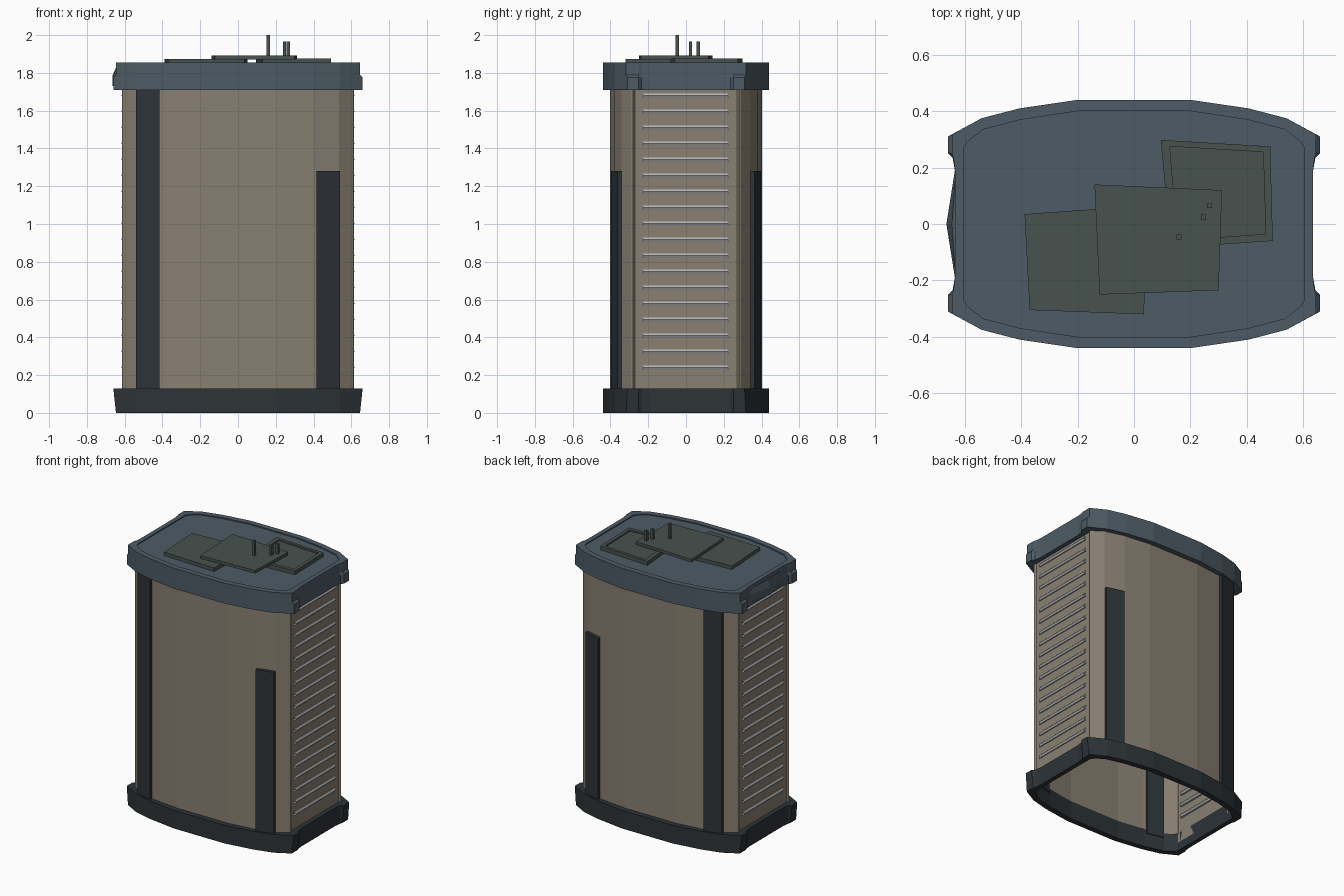
import bpy, bmesh

if "Cube" in bpy.data.objects:
    bpy.data.objects.remove(bpy.data.objects["Cube"])


def material(name, rgb):
    m = bpy.data.materials.new(name)
    m.diffuse_color = (*rgb, 1)
    m.use_nodes = True
    m.node_tree.nodes["Principled BSDF"].inputs["Base Color"].default_value = m.diffuse_color
    return m


TAN = material("tan", (0.25, 0.215, 0.17))
SLATE = material("slate", (0.075, 0.105, 0.13))
DARK = material("dark", (0.026, 0.033, 0.039))
GREEN = material("grey_green", (0.065, 0.085, 0.078))
PALE = material("pale", (0.45, 0.45, 0.45))


def mirror4(q):
    """Full outline from the +x +y quarter, listed from the middle of the long side."""
    right = q + [(x, -y) for x, y in reversed(q)]
    return right + [(-x, y) for x, y in reversed(right)]


def loft(name, rings, mat, bottom=True, top=True, loop=False):
    """Join (outline, z) rings with quads; cap the ends or loop back to the start."""
    bm = bmesh.new()
    loops = [[bm.verts.new((x, y, z)) for x, y in pts] for pts, z in rings]
    pairs = list(zip(loops, loops[1:]))
    if loop:
        pairs.append((loops[-1], loops[0]))
    for a, b in pairs:
        for i in range(len(a)):
            j = (i + 1) % len(a)
            bm.faces.new((a[i], a[j], b[j], b[i]))
    if bottom and not loop:
        bm.faces.new(loops[0])
    if top and not loop:
        bm.faces.new(loops[-1])
    bmesh.ops.recalc_face_normals(bm, faces=bm.faces)
    me = bpy.data.meshes.new(name)
    bm.to_mesh(me)
    bm.free()
    me.materials.append(mat)
    ob = bpy.data.objects.new(name, me)
    bpy.context.collection.objects.link(ob)
    return ob


def prism(name, pts, z0, z1, mat):
    return loft(name, [(pts, z0), (pts, z1)], mat)


# Outlines
wide = mirror4([(0.2, 0.44), (0.405, 0.41), (0.54, 0.375), (0.66, 0.31),
                (0.66, 0.252), (0.643, 0.235), (0.635, 0.19)])
narrow = mirror4([(0.2, 0.44), (0.405, 0.41), (0.54, 0.375), (0.646, 0.317),
                  (0.646, 0.25), (0.64, 0.235), (0.635, 0.19)])
inner = mirror4([(0.2, 0.4), (0.4, 0.37), (0.535, 0.335), (0.592, 0.29),
                 (0.603, 0.27), (0.603, 0.23), (0.603, 0.19)])
wall = mirror4([(0.2, 0.402), (0.4, 0.378), (0.535, 0.341), (0.608, 0.29),
                (0.615, 0.28), (0.603, 0.27), (0.603, 0.25)])

# Open-bottomed curved body
loft("body_wall", [(wall, 0.06), (wall, 1.73)], TAN, bottom=False, top=False)

# Base ring
loft("base_ring", [(narrow, 0), (wide, 0.13), (inner, 0.13), (inner, 0)], DARK, loop=True)

# Cap with stepped corners and a shallow recessed top
loft("top_cap", [(wide, 1.71), (wide, 1.775), (narrow, 1.79), (narrow, 1.855),
                 (inner, 1.855), (inner, 1.848)], SLATE)

# Pointed grip on the left of the cap
low = [(-0.62, 0.19), (-0.635, 0.19), (-0.665, 0), (-0.635, -0.19), (-0.62, -0.19)]
high = [(-0.62, 0.15), (-0.635, 0.15), (-0.645, 0), (-0.635, -0.15), (-0.62, -0.15)]
loft("cap_grip", [(low, 1.73), (low, 1.785), (high, 1.83)], SLATE)

# Upright strips, front and back: tall on the left, short on the right
for side, sy in (("front", -1), ("back", 1)):
    for label, sx, height in (("tall", -1, 1.72), ("short", 1, 1.28)):
        quad = [(0.415, 0.398), (0.54, 0.363), (0.532, 0.33), (0.415, 0.36)]
        prism(f"{side}_{label}_strip", [(sx * x, sy * y) for x, y in quad],
              0.1, height, DARK)

# Side slats: tapered bars passing through the side walls
for side, sx in (("right", 1), ("left", -1)):
    for i in range(18):
        z = 0.24 + i * 1.44 / 17
        edge = [(sx * x, y) for x, y in
                [(0.59, -0.235), (0.61, -0.235), (0.61, 0.23), (0.59, 0.23)]]
        mid = [(sx * x, y) for x, y in
               [(0.586, -0.225), (0.617, -0.225), (0.617, 0.22), (0.586, 0.22)]]
        loft(f"{side}_slat_{i + 1}", [(edge, z - 0.012), (mid, z), (edge, z + 0.012)], PALE)

# Overlapping plates on top
prism("left_plate", [(-0.388, 0.035), (0.05, 0.066), (0.035, -0.32), (-0.37, -0.305)],
      1.846, 1.873, GREEN)
prism("centre_plate", [(-0.14, 0.14), (0.312, 0.12), (0.3, -0.235), (-0.122, -0.25)],
      1.872, 1.893, GREEN)
outer = [(0.095, 0.298), (0.483, 0.275), (0.492, -0.06), (0.13, -0.085)]
inset = [(0.127, 0.275), (0.458, 0.255), (0.467, -0.035), (0.155, -0.058)]
loft("right_plate", [(outer, 1.846), (outer, 1.875), (inset, 1.875), (inset, 1.865)], GREEN)

# Pegs
for i, (x, y, z) in enumerate([(0.16, -0.046, 2.0), (0.246, 0.024, 1.965),
                               (0.267, 0.065, 1.965)]):
    r = 0.009
    prism(f"peg_{i + 1}", [(x - r, y - r), (x + r, y - r), (x + r, y + r), (x - r, y + r)],
          1.88, z, GREEN)
